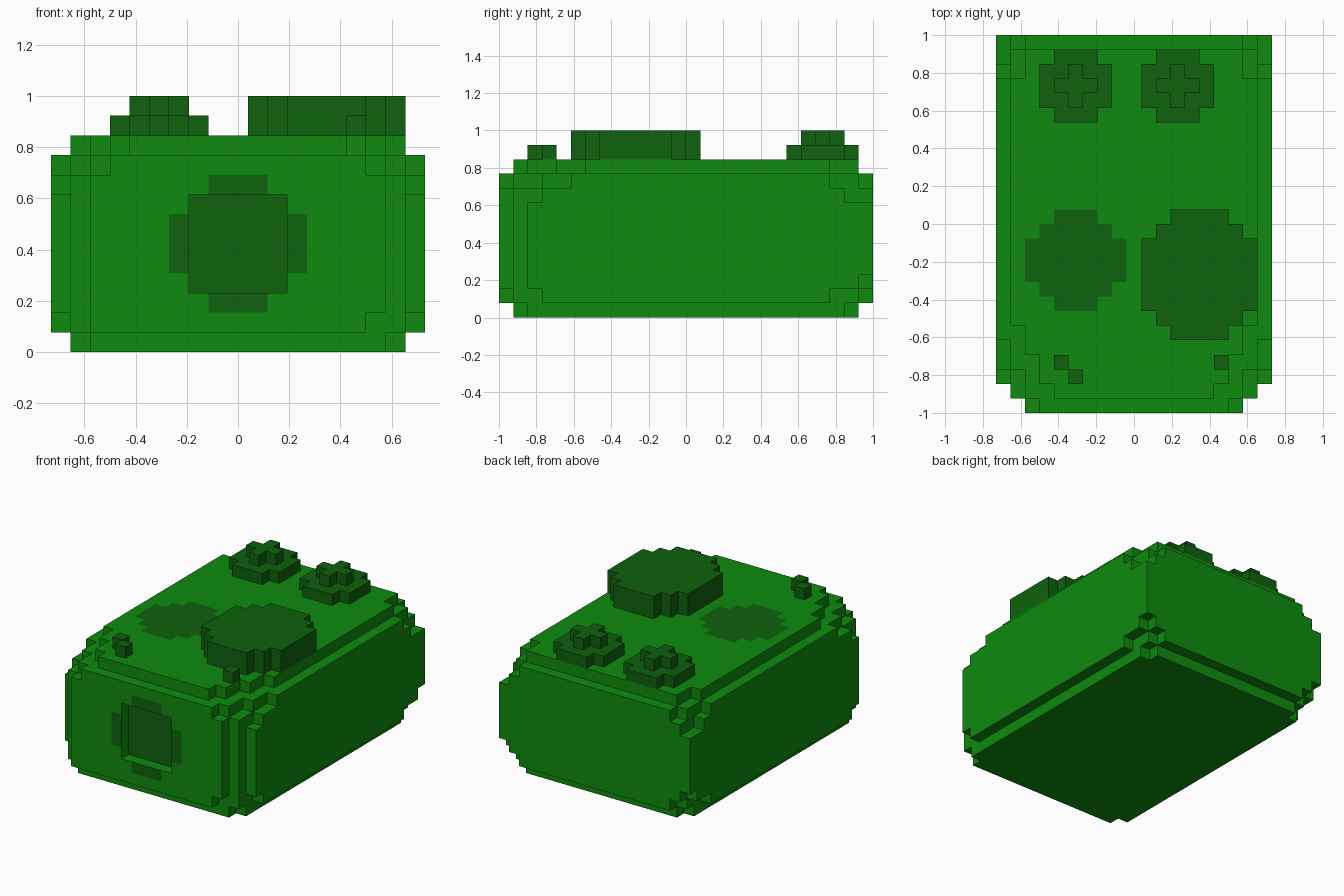
import bpy
import bmesh
from mathutils import Vector

cube = bpy.data.objects.get("Cube")
if cube:
    bpy.data.objects.remove(cube, do_unlink=True)

V = 2 / 26                      # size of one block
NX, NY = 19, 26                 # blocks across and deep


def material(name, rgb):
    m = bpy.data.materials.new(name)
    m.use_nodes = True
    m.diffuse_color = (*rgb, 1)
    m.node_tree.nodes["Principled BSDF"].inputs["Base Color"].default_value = (*rgb, 1)
    return m


GREEN = material("green", (0.0044, 0.26, 0.0044))
DARK = material("dark_green", (0.0044, 0.122, 0.0044))

# each direction with the four corners of that side of a unit block
SIDES = {
    (1, 0, 0): [(1, 0, 0), (1, 1, 0), (1, 1, 1), (1, 0, 1)],
    (-1, 0, 0): [(0, 0, 0), (0, 0, 1), (0, 1, 1), (0, 1, 0)],
    (0, 1, 0): [(0, 1, 0), (0, 1, 1), (1, 1, 1), (1, 1, 0)],
    (0, -1, 0): [(0, 0, 0), (1, 0, 0), (1, 0, 1), (0, 0, 1)],
    (0, 0, 1): [(0, 0, 1), (1, 0, 1), (1, 1, 1), (0, 1, 1)],
    (0, 0, -1): [(0, 0, 0), (0, 1, 0), (1, 1, 0), (1, 0, 0)],
}


def build(name, cells, materials, paint=None):
    """Skin a set of blocks with their exposed faces only."""
    bm = bmesh.new()
    verts = {}

    def vert(p):
        if p not in verts:
            verts[p] = bm.verts.new(Vector((p[0] - NX / 2, p[1] - NY / 2, p[2])) * V)
        return verts[p]

    for c in sorted(cells):
        for d, corners in SIDES.items():
            if tuple(a + b for a, b in zip(c, d)) in cells:
                continue
            f = bm.faces.new([vert(tuple(a + b for a, b in zip(c, k))) for k in corners])
            f.material_index = paint(c, d) if paint else 0
    me = bpy.data.meshes.new(name)
    bm.to_mesh(me)
    bm.free()
    for m in materials:
        me.materials.append(m)
    ob = bpy.data.objects.new(name, me)
    bpy.context.collection.objects.link(ob)
    return ob


def disc(u0, v0, insets, width):
    """Stepped round outline: one inset per row."""
    return {(u, v0 + r) for r, s in enumerate(insets)
            for u in range(u0 + s, u0 + width - s)}


def extrude(outline, z0, z1):
    return {(i, j, k) for i, j in outline for k in range(z0, z1)}


# Body: per layer, how far front and back step in, counted from the side edge
NONE = 99
FRONT = {0: [NONE, 2, 1], 1: [3, 1, 0], 8: [3, 1, 0],
         9: [5, 3, 1, 0], 10: [NONE, 6, 4, 2, 1]}
BACK = {0: [NONE, 2, 1], 1: [3, 1, 0], 2: [1, 0],
        8: [2, 0], 9: [3, 1, 0], 10: [NONE, 3, 1]}
body = set()
for k in range(11):
    front, back = FRONT.get(k, [2, 1, 0]), BACK.get(k, [0])
    for i in range(NX):
        d = min(i, NX - 1 - i)
        start = front[min(d, len(front) - 1)]
        end = NY - back[min(d, len(back) - 1)]
        body |= {(i, j, k) for j in range(start, end)}
body.discard((16, 0, 1))        # chipped lower front corner

# Front socket, one block deep, with a painted round surround
body -= {(i, 0, k) for i in range(7, 12) for k in range(3, 8)}
front_disc = disc(6, 2, [2, 1, 1, 0, 0, 0, 1, 1, 2][1:8], 7)
front_disc = {(i, k) for i in range(6, 13) for k in range(2, 9)
              if (7 <= i <= 11 and 3 <= k <= 7)
              or (i in (6, 12) and 4 <= k <= 6)
              or (k in (2, 8) and 8 <= i <= 10)}
top_disc = disc(2, 7, [2, 1, 0, 0, 0, 1, 2], 7)


def body_paint(c, d):
    i, j, k = c
    if d == (0, -1, 0) and j <= 1 and (i, k) in front_disc:
        return 1
    if d == (0, 0, 1) and k == 10 and (i, j) in top_disc:
        return 1
    return 0


build("body", body, [GREEN, DARK], body_paint)

# Large raised dial
build("large_dial", extrude(disc(10, 5, [2, 1, 0, 0, 0, 0, 0, 1, 2], 8), 11, 13), [DARK])

# Two rear knobs, each a round base topped with a cross
for name, x0 in (("right_rear_knob", 3), ("left_rear_knob", 10)):
    base = disc(x0, 20, [1, 0, 0, 0, 1], 5)
    cross = disc(x0 + 1, 21, [1, 0, 1], 3)
    build(name, extrude(base, 11, 12) | extrude(cross, 12, 13), [DARK])

# Small front studs
build("right_front_stud", {(4, 3, 11), (5, 2, 11)}, [DARK])
build("left_front_stud", {(15, 3, 11)}, [DARK])
